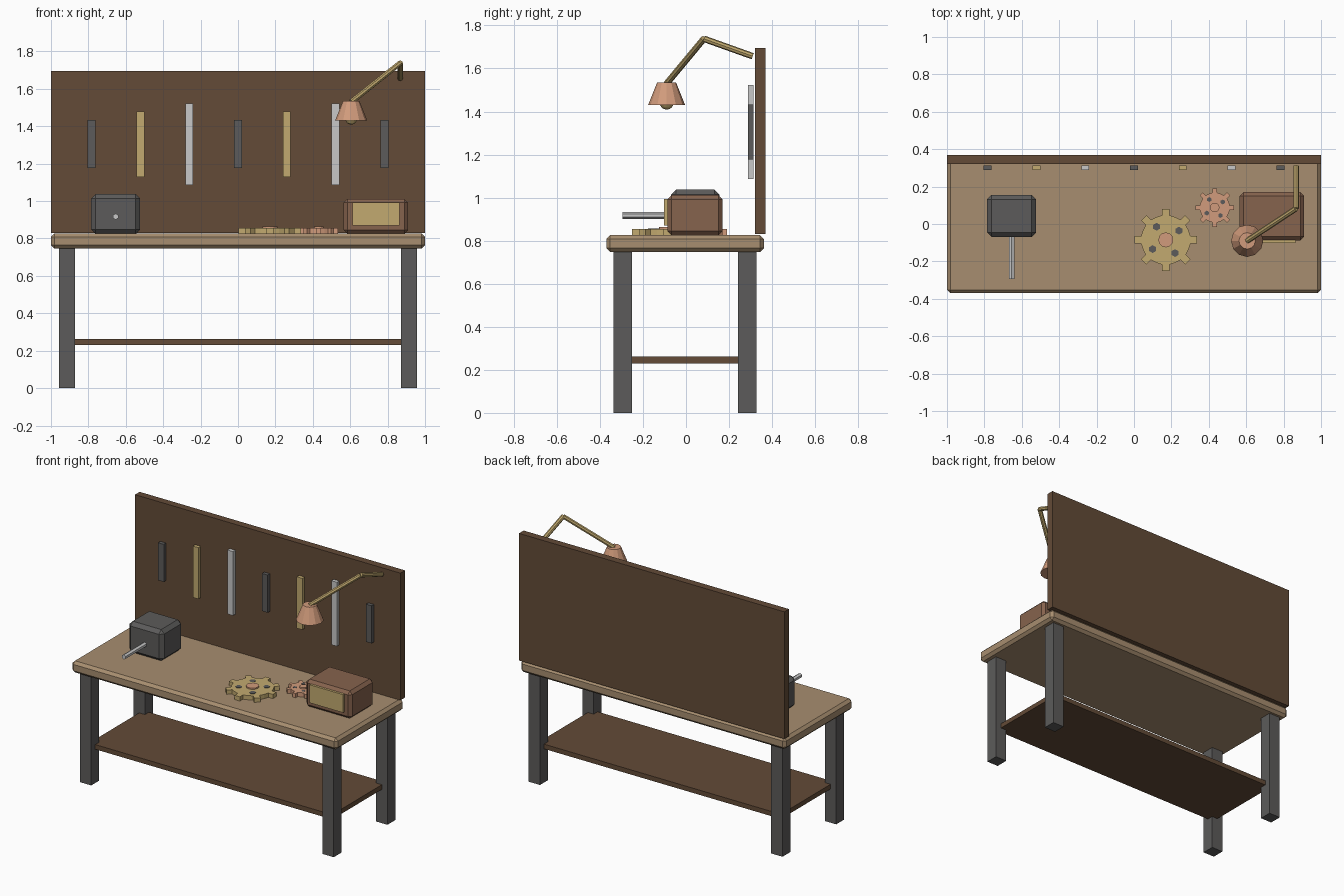
import bpy, bmesh, math
from mathutils import Vector

if "Cube" in bpy.data.objects:
    bpy.data.objects.remove(bpy.data.objects["Cube"], do_unlink=True)


def material(name, r, g, b):
    m = bpy.data.materials.new(name)
    m.use_nodes = True
    m.diffuse_color = (r, g, b, 1)
    m.node_tree.nodes["Principled BSDF"].inputs["Base Color"].default_value = (r, g, b, 1)
    return m


tan = material("tan_wood", 0.39, 0.27, 0.16)
dark = material("dark_wood", 0.125, 0.07, 0.038)
brown = material("brown_wood", 0.24, 0.125, 0.075)
iron = material("iron", 0.107, 0.105, 0.103)
brass = material("brass", 0.54, 0.4, 0.16)
copper = material("copper", 0.64, 0.33, 0.2)
steel = material("steel", 0.58, 0.58, 0.58)


def finish(name, bm, mat):
    bmesh.ops.recalc_face_normals(bm, faces=bm.faces)
    me = bpy.data.meshes.new(name)
    bm.to_mesh(me)
    bm.free()
    me.materials.append(mat)
    ob = bpy.data.objects.new(name, me)
    bpy.context.collection.objects.link(ob)
    return ob


def box(name, low, high, mat, bevel=0):
    """Box between two corners, with optional chamfered edges."""
    low, high = Vector(low), Vector(high)
    bm = bmesh.new()
    bmesh.ops.create_cube(bm, size=1)
    for v in bm.verts:
        v.co = v.co * (high - low) + (low + high) / 2
    ob = finish(name, bm, mat)
    if bevel:
        mod = ob.modifiers.new("chamfer", "BEVEL")
        mod.width = bevel
        mod.segments = 1
    return ob


def rod(name, start, end, r1, r2, sides, mat):
    """Cylinder or cone between two points."""
    start, end = Vector(start), Vector(end)
    axis = end - start
    bm = bmesh.new()
    bmesh.ops.create_cone(bm, cap_ends=True, segments=sides,
                          radius1=r1, radius2=r2, depth=axis.length)
    ob = finish(name, bm, mat)
    ob.rotation_euler = axis.to_track_quat("Z", "Y").to_euler()
    ob.location = (start + end) / 2
    return ob


def gear(name, x, y, root, tip, hub, spot, mat, teeth=8):
    """Flat toothed wheel with a hub and four dark spots."""
    bottom, top = 0.825, 0.855
    bm = bmesh.new()
    ring = []
    half = root * 0.15
    for i in range(teeth):
        a = math.tau * i / teeth
        c, s = math.cos(a), math.sin(a)
        for u, w in ((root, -half), (tip, -half), (tip, half), (root, half)):
            ring.append(bm.verts.new((x + u * c - w * s, y + u * s + w * c, bottom)))
        b = a + math.pi / teeth
        ring.append(bm.verts.new((x + root * math.cos(b), y + root * math.sin(b), bottom)))
    face = bm.faces.new(ring)
    out = bmesh.ops.extrude_face_region(bm, geom=[face])["geom"]
    for v in out:
        if isinstance(v, bmesh.types.BMVert):
            v.co.z = top
    finish(name, bm, mat)
    rod(name + "_hub", (x, y, bottom), (x, y, top + 0.009), hub, hub, 12, copper)
    for i in range(4):
        a = math.radians(35 + 90 * i)
        px, py = x + root * 0.65 * math.cos(a), y + root * 0.65 * math.sin(a)
        rod(f"{name}_spot_{i + 1}", (px, py, top - 0.003), (px, py, top + 0.002),
            spot, spot, 6, iron)


# Bench
box("bench_top", (-1, -0.37, 0.747), (1, 0.362, 0.826), tan, 0.018)
box("lower_shelf", (-0.915, -0.293, 0.23), (0.915, 0.285, 0.262), dark)
for side, x in (("right", -0.914), ("left", 0.914)):
    for end, y in (("front", -0.293), ("back", 0.285)):
        box(f"{end}_{side}_leg", (x - 0.043, y - 0.043, 0), (x + 0.043, y + 0.043, 0.75), iron)

# Tool board with hanging bars
box("back_board", (-1, 0.32, 0.83), (1, 0.37, 1.696), dark)
styles = ((iron, 0.128), (brass, 0.175), (steel, 0.218))
for i in range(7):
    mat, half = styles[i % 3]
    x = (i - 3) * 0.261
    box(f"hanging_tool_{i + 1}", (x - 0.021, 0.289, 1.305 - half),
        (x + 0.021, 0.314, 1.305 + half), mat)

# Vise with handle
box("vise_body", (-0.785, -0.07, 0.825), (-0.523, 0.156, 1.038), iron, 0.024)
rod("vise_handle", (-0.654, -0.295, 0.917), (-0.654, -0.05, 0.917), 0.016, 0.016, 6, steel)

# Cabinet with front panel
box("small_cabinet", (0.565, -0.087, 0.825), (0.909, 0.17, 1.012), brown, 0.02)
box("cabinet_panel", (0.612, -0.102, 0.87), (0.863, -0.075, 0.993), brass)

# Gears
gear("large_gear", 0.17, -0.085, 0.132, 0.166, 0.04, 0.021, brass)
gear("small_gear", 0.432, 0.088, 0.08, 0.103, 0.025, 0.013, copper)

# Lamp
shade = Vector((0.605, -0.09, 1.43))
elbow = Vector((0.867, 0.083, 1.738))
rod("lamp_shade", shade, shade + Vector((0, 0, 0.105)), 0.086, 0.044, 12, copper)
rod("lamp_lower_arm", shade + Vector((0, 0, 0.1)), elbow, 0.015, 0.015, 8, brass)
rod("lamp_upper_arm", elbow, (0.867, 0.31, 1.657), 0.015, 0.015, 8, brass)
bm = bmesh.new()
bmesh.ops.create_uvsphere(bm, u_segments=12, v_segments=8, radius=0.033)
bulb = finish("lamp_bulb", bm, brass)
bulb.location = shade + Vector((0, 0, 0.012))
